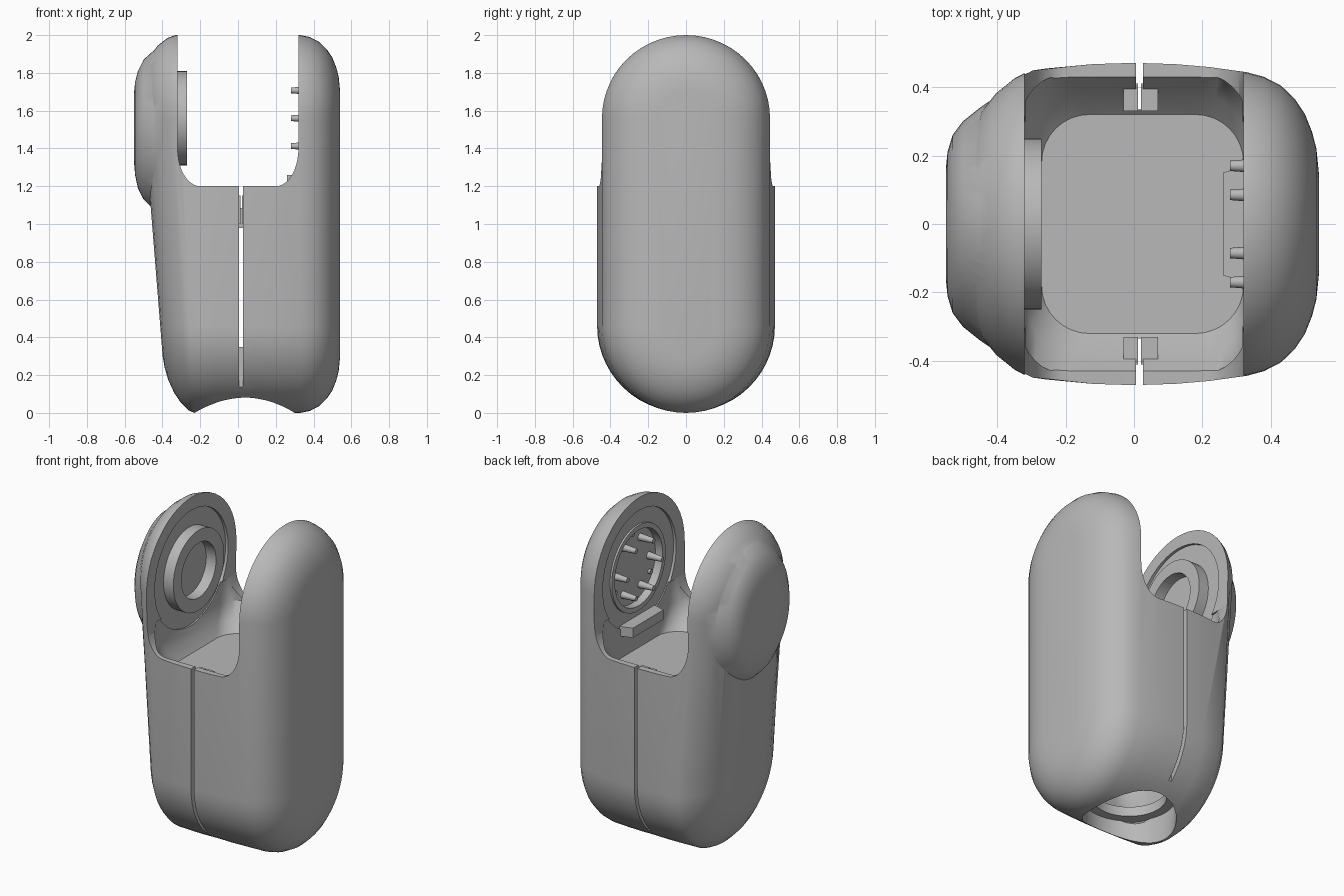
import bpy, bmesh
from math import sin, cos, pi, radians
from mathutils import Matrix

cube = bpy.data.objects.get("Cube")
if cube:
    bpy.data.objects.remove(cube, do_unlink=True)

grey = bpy.data.materials.new("plain_grey")
grey.use_nodes = True
COLOR = (0.48, 0.48, 0.48, 1)
grey.diffuse_color = COLOR
grey.node_tree.nodes["Principled BSDF"].inputs["Base Color"].default_value = COLOR

HUB_Z = 1.56      # height of the joint axis
FOOT_Z = 0.46     # centre of the rounded bottom


def finish(name, bm):
    bmesh.ops.recalc_face_normals(bm, faces=bm.faces)
    mesh = bpy.data.meshes.new(name)
    bm.to_mesh(mesh)
    bm.free()
    mesh.materials.append(grey)
    ob = bpy.data.objects.new(name, mesh)
    bpy.context.collection.objects.link(ob)
    return ob


def loft(name, rings):
    """Skin equal-length point rings and cap both ends."""
    bm = bmesh.new()
    loops = [[bm.verts.new(p) for p in ring] for ring in rings]
    n = len(loops[0])
    for a, b in zip(loops, loops[1:]):
        for i in range(n):
            j = (i + 1) % n
            bm.faces.new((a[i], a[j], b[j], b[i]))
    bm.faces.new(loops[0][::-1])
    bm.faces.new(loops[-1])
    return finish(name, bm)


def box(name, x, y, z):
    bm = bmesh.new()
    bmesh.ops.create_cube(bm, size=1)
    for v in bm.verts:
        v.co = [lo + (c + 0.5) * (hi - lo) for c, (lo, hi) in zip(v.co, (x, y, z))]
    return finish(name, bm)


def rod(name, x0, x1, r0, r1=None, y=0, z=HUB_Z, n=48):
    """Round bar along x, optionally tapered."""
    ring = lambda x, r: [(x, y + r * cos(2 * pi * i / n), z + r * sin(2 * pi * i / n)) for i in range(n)]
    return loft(name, [ring(x0, r0), ring(x1, r0 if r1 is None else r1)])


def boolean(target, cutter, operation="DIFFERENCE"):
    mod = target.modifiers.new("cut", "BOOLEAN")
    mod.operation, mod.object, mod.solver = operation, cutter, "EXACT"
    bpy.context.view_layer.objects.active = target
    bpy.ops.object.modifier_apply(modifier=mod.name)
    bpy.data.objects.remove(cutter, do_unlink=True)


def smooth(ob, angle=32):
    bpy.ops.object.select_all(action="DESELECT")
    ob.select_set(True)
    bpy.context.view_layer.objects.active = ob
    bpy.ops.object.shade_smooth_by_angle(angle=radians(angle))


def shell_ring(x, inset, tapered):
    """Stadium outline in the side plane; the right flank narrows downward."""
    pts = []
    n = 28
    for half in (0, 1):
        centre, radius = ((HUB_Z, 0.44), (FOOT_Z, 0.46))[half]
        for i in range(n + 1):
            a = pi * half + pi * i / n
            y = (0.44 - inset) * cos(a)
            z = centre + (radius - inset) * sin(a)
            px = x * (0.375 + 0.08 * z) if tapered else x
            y *= 1 + 0.07 * max(0, 1 - (px / 0.35) ** 2)
            pts.append((px, y, z))
    return pts


def rounded_rect(x0, x1, hy, z, r=0.14):
    pts = []
    for k, (cx, cy) in enumerate(((x1 - r, hy - r), (x0 + r, hy - r), (x0 + r, r - hy), (x1 - r, r - hy))):
        for i in range(9):
            a = pi / 2 * (k + i / 8)
            pts.append((cx + r * cos(a), cy + r * sin(a), z))
    return pts


# Outer shell: tapered right flank, softly rounded left flank
flank = [(-1, 0.3), (-0.985, 0.24), (-0.95, 0.175), (-0.88, 0.105), (-0.8, 0.055), (-0.7, 0.015), (-0.62, 0)]
middle = [-0.12, 0, 0.12, 0.22]
left_flank = [(0.33, 0), (0.38, 0.01), (0.43, 0.036), (0.47, 0.075), (0.5, 0.12),
              (0.52, 0.17), (0.533, 0.22), (0.54, 0.29)]
shell = loft("link_shell",
             [shell_ring(t, d, True) for t, d in flank]
             + [shell_ring(x, 0, False) for x in middle]
             + [shell_ring(x, d, False) for x, d in left_flank])

# Bulging hub cover on the right arm
boss_rings = []
for x, hy, top, bottom in ((-0.30, 0.38, 1.94, 1.0), (-0.37, 0.395, 1.965, 1.03), (-0.45, 0.34, 1.915, 1.08),
                           (-0.50, 0.30, 1.87, 1.13), (-0.53, 0.26, 1.81, 1.19), (-0.545, 0.21, 1.75, 1.26),
                           (-0.55, 0.16, 1.7, 1.32)):
    mid, hz = (top + bottom) / 2, (top - bottom) / 2
    boss_rings.append([(x, hy * cos(2 * pi * i / 56), mid + hz * sin(2 * pi * i / 56)) for i in range(56)])
boolean(shell, loft("hub_cover", boss_rings), "UNION")

# Fork opening between the arms
right_corner = [(-0.2 - 0.12 * cos(pi / 2 * i / 10), 1.4 - 0.2 * sin(pi / 2 * i / 10)) for i in range(11)]
profile = [(-0.32, 2.2)] + right_corner + [(-x, z) for x, z in reversed(right_corner)] + [(0.32, 2.2)]
boolean(shell, loft("fork_cutter", [[(x, y, z) for x, z in profile] for y in (-0.6, 0.6)]))

# Funnel above the floor, hollow below it, and round opening underneath
boolean(shell, loft("funnel_cutter", [rounded_rect(-0.27, 0.32, 0.32, 1.07),
                                      rounded_rect(-0.31, 0.325, 0.38, 1.13),
                                      rounded_rect(-0.33, 0.33, 0.44, 1.215),
                                      rounded_rect(-0.33, 0.33, 0.44, 1.36)]))
boolean(shell, loft("hollow_cutter", [rounded_rect(-0.2, 0.26, 0.22, 0.15),
                                      rounded_rect(-0.27, 0.32, 0.32, 0.3),
                                      rounded_rect(-0.30, 0.36, 0.38, 0.5),
                                      rounded_rect(-0.32, 0.38, 0.4, 0.98)]))


def upright(name, z0, z1, r):
    ring = lambda z: [(0.035 + r * cos(2 * pi * i / 64), r * sin(2 * pi * i / 64), z) for i in range(64)]
    return loft(name, [ring(z0), ring(z1)])


boolean(shell, upright("socket_cutter", -0.1, 0.32, 0.265))

# Shallow recesses on the arm faces, deeper one for the drive plate
boolean(shell, rod("arm_recess_cutter", -0.337, 0.337, 0.36))
boolean(shell, rod("drive_recess_cutter", 0.3, 0.375, 0.235))

# Seam between the two shell halves, front and back
for side in (-1, 1):
    ys = sorted((side * 0.335, side * 0.6))
    boolean(shell, box("seam_cutter", (0.006, 0.026), ys, (-0.1, 1.3)))
smooth(shell)

# Bearing ring on the right arm
ring = rod("bearing_ring", -0.36, -0.27, 0.25)
boolean(ring, rod("ring_cutter", -0.34, -0.2, 0.17))
smooth(ring)

# Raised rim, tapered pins and bolts on the left arm
rim = rod("drive_rim", 0.325, 0.36, 0.265)
boolean(rim, rod("rim_cutter", 0.3, 0.4, 0.235))
smooth(rim)
for i in range(6):
    a = pi / 3 * i
    smooth(rod(f"drive_pin_{i + 1}", 0.28, 0.38, 0.015, 0.023, 0.17 * cos(a), HUB_Z + 0.17 * sin(a), 16))
    b = a + pi / 6
    smooth(rod(f"drive_bolt_{i + 1}", 0.36, 0.38, 0.014, None, 0.2 * cos(b), HUB_Z + 0.2 * sin(b), 12))

# Lip below the drive plate
loft("cable_lip", [[(0.26, -0.15, z), (0.36, -0.18, z), (0.36, 0.18, z), (0.26, 0.15, z)] for z in (1.2, 1.26)])

# Clips that join the halves at the seam
for side, label in ((-1, "front"), (1, "back")):
    ys = sorted((side * 0.33, side * 0.41))
    for x, half in (((-0.03, 0.012), "right"), ((0.02, 0.07), "left")):
        box(f"{label}_{half}_clip", x, ys, (1.0, 1.15))

# Retaining ring inside the bottom socket
collar = upright("socket_collar", 0.17, 0.23, 0.28)
boolean(collar, upright("collar_cutter", 0.1, 0.3, 0.21))
smooth(collar)
